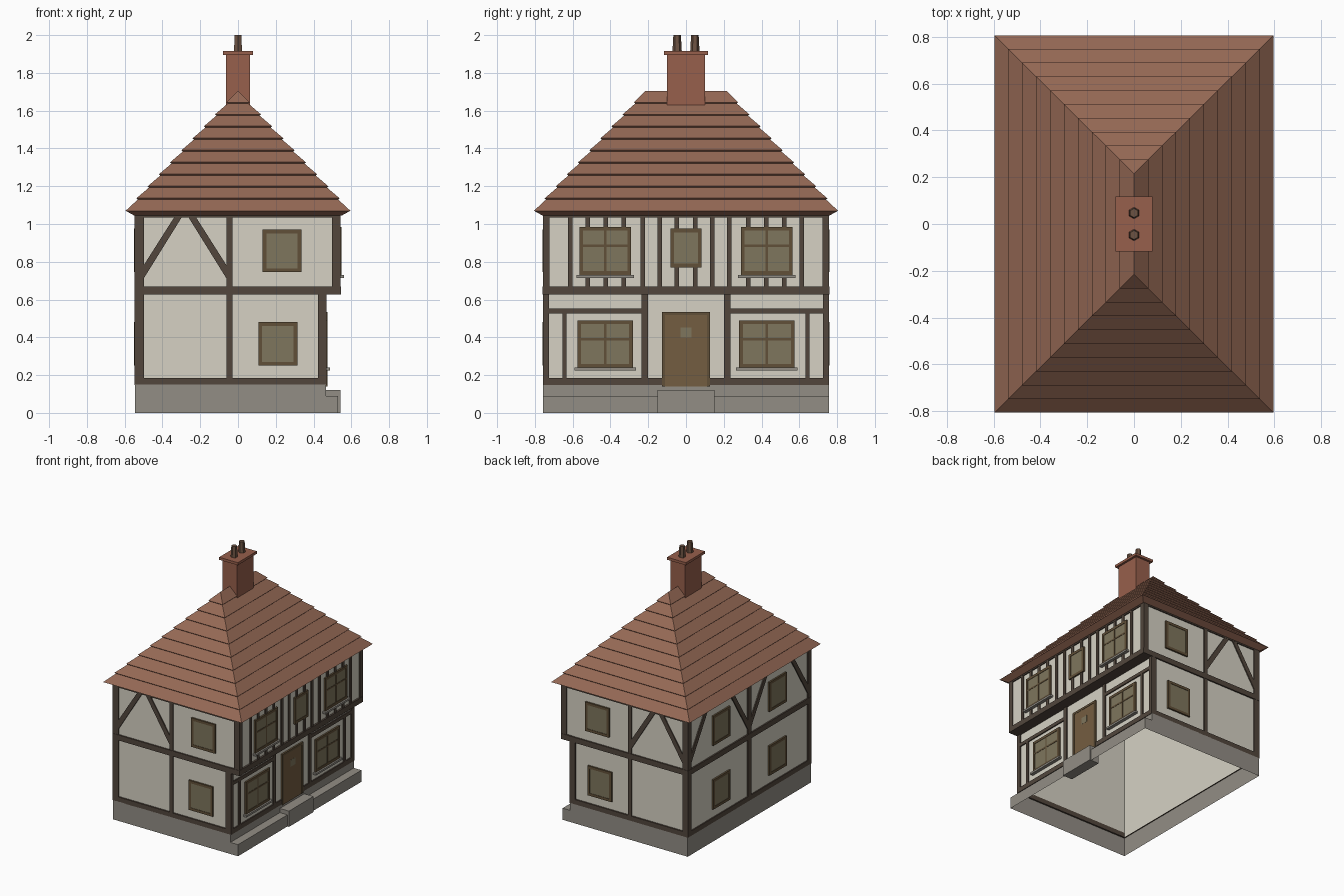
import bpy, bmesh
from mathutils import Matrix

if "Cube" in bpy.data.objects:
    bpy.data.objects.remove(bpy.data.objects["Cube"])

COL = {"plaster": (.67, .64, .55), "timber": (.085, .062, .046), "frame": (.12, .08, .04),
       "glass": (.21, .18, .11), "door": (.175, .11, .052), "stone": (.29, .27, .235),
       "tile": (.30, .14, .09), "brick": (.31, .115, .072), "pot": (.15, .085, .055)}
MATS = {}
for n, c in COL.items():
    MATS[n] = bpy.data.materials.new(n)
    MATS[n].diffuse_color = (*c, 1)

# Each wall side maps (along, height, outward depth) to a point
SIDE = {"S": lambda u, z, d: (u, -.745 - d, z),
        "N": lambda u, z, d: (u, .745 + d, z),
        "W": lambda u, z, d: (-.535 - d, u, z),
        "E": lambda u, z, d: (.457 + d, u, z),      # ground floor of door facade
        "J": lambda u, z, d: (.531 + d, u, z)}      # jettied upper floor
parts = {}


def part(name, mat):
    return parts.setdefault(name, (bmesh.new(), mat))[0]


def slab(name, mat, side, pts, d0, d1):
    bm, f = part(name, mat), SIDE[side]
    a = [bm.verts.new(f(u, z, d0)) for u, z in pts]
    b = [bm.verts.new(f(u, z, d1)) for u, z in pts]
    bm.faces.new(a)
    bm.faces.new(b)
    for i in range(len(pts)):
        j = (i + 1) % len(pts)
        bm.faces.new((a[i], a[j], b[j], b[i]))


def bar(name, mat, side, u0, u1, z0, z1, d0=.003, d1=.012):
    slab(name, mat, side, [(u0, z0), (u1, z0), (u1, z1), (u0, z1)], d0, d1)


def beam(side, u0, u1, z0, z1, d0=.003, d1=.012):
    bar("timber_frame", "timber", side, u0, u1, z0, z1, d0, d1)


def rings(name, mat, rows, caps=(False, False)):
    """Stack of rectangles (x0, x1, y0, y1, z) skinned together."""
    bm = part(name, mat)
    rs = [[bm.verts.new(p) for p in ((x0, y0, z), (x1, y0, z), (x1, y1, z), (x0, y1, z))]
          for x0, x1, y0, y1, z in rows]
    for a, b in zip(rs, rs[1:]):
        for i in range(4):
            j = (i + 1) % 4
            bm.faces.new((a[i], a[j], b[j], b[i]))
    if caps[0]:
        bm.faces.new(rs[0])
    if caps[1]:
        bm.faces.new(rs[-1])


def box(name, mat, x0, x1, y0, y1, z0, z1, closed=True):
    rings(name, mat, [(x0, x1, y0, y1, z0), (x0, x1, y0, y1, z1)], (closed, closed))


def window(side, u0, u1, z0, z1, transom=None):
    w, D = .02, .016
    bar("window_glass", "glass", side, u0 + .01, u1 - .01, z0 + .01, z1 - .01, .003, .0128)
    for a, b, c, d in ((u0, u0 + w, z0, z1), (u1 - w, u1, z0, z1),
                       (u0 + w, u1 - w, z0, z0 + w), (u0 + w, u1 - w, z1 - w, z1)):
        bar("window_frames", "frame", side, a, b, c, d, .003, D)
    if transom:
        m = (u0 + u1) / 2
        bar("window_frames", "frame", side, m - .006, m + .006, z0 + w, z1 - w, .003, .0155)
        bar("window_frames", "frame", side, u0 + w, u1 - w, transom - .006, transom + .006, .003, .015)
        bar("window_sills", "stone", side, u0 - .015, u1 + .015, z0 - .015, z0, .003, .029)


def brace(side, p, s):
    slab("timber_frame", "timber", side,
         [(p, .71), (p + s * .205, 1.04), (p + s * .165, 1.04), (p, .78)], .003, .011)


# Stone base with front ledge, open below, and the doorstep
rings("plinth", "stone", [(-.545, x, -.757, .757, z)
                          for x, z in ((.53, 0), (.53, .09), (.465, .09), (.465, .15))])
box("doorstep", "stone", .46, .543, -.15, .15, 0, .122)

# Plaster walls, open shells
box("lower_walls", "plaster", -.535, .457, -.745, .745, .148, .64, False)
box("upper_walls", "plaster", -.535, .531, -.745, .745, .64, 1.055, False)

# Short sides, mirrored front and back
for s in "SN":
    beam(s, -.547, .469, .148, .185, 0)
    beam(s, -.547, .543, .626, .668, .003, .014)
    beam(s, -.547, .543, 1.035, 1.055)
    beam(s, -.547, -.498, .15, 1.05)
    beam(s, -.06, -.03, .15, 1.05)
    beam(s, .423, .469, .15, .64)
    beam(s, .497, .543, .64, 1.05)
    brace(s, -.5, 1)
    brace(s, -.06, -1)
    window(s, .13, .335, .745, .97)
    window(s, .108, .315, .25, .48)

# Rear wall
for z0, z1, d in ((.148, .185, .012), (.626, .668, .014), (1.035, 1.055, .012)):
    beam("W", -.757, .757, z0, z1, .003, d)
beam("W", -.02, .02, .15, 1.05)
for m in (-1, 1):
    beam("W", m * .757, m * .715, .15, 1.05)
    brace("W", m * .715, -m)
    brace("W", m * .02, m)
    for z in (.25, .745):
        window("W", m * .345 - .105, m * .345 + .105, z, z + .23)

# Door facade
beam("E", -.757, .757, .148, .185)
beam("J", -.757, .757, .626, .668, -.072, .014)
beam("J", -.757, .757, 1.035, 1.055)
for m in (-1, 1):
    beam("E", m * .757, m * .725, .15, .63)
    beam("J", m * .757, m * .722, .64, 1.05)
    beam("E", m * .235, m * .202, .18, .63)
    beam("E", m * .235, m * .73, .525, .552)
    beam("E", m * .655, m * .633, .18, .53)
    for u in (.048, .14, .23, .33, .425, .52, .612):
        beam("J", m * u - .012, m * u + .012, .66, 1.04, .003, .011)
    c = m * .428
    window("E", c - .147, c + .147, .24, .49, .39)
    window("J", c - .137, c + .137, .73, .985, .885)
window("J", -.083, .083, .77, .975)

# Door
bar("door", "door", "E", -.11, .11, .14, .52, .003, .0135)
bar("door_light", "glass", "E", -.03, .03, .40, .452, .003, .0145)
for u0, u1, z0, z1 in ((-.127, -.11, .14, .535), (.11, .127, .14, .535), (-.11, .11, .518, .535)):
    bar("door_frame", "frame", "E", u0, u1, z0, z1, .003, .016)

# Hipped roof: ten tile courses, each overhanging the one below
rows = [(.55, .76, 1.045)]
for i in range(11):
    t = i / 10
    hx, hy, z = .595 * (1 - t), .805 - .59 * t, 1.07 + .635 * t
    if 0 < i < 10:
        rows += [(hx - .005, hy - .005, z - .004), (hx + .002, hy + .002, z + .003)]
    else:
        rows.append((hx, hy, z))
rings("roof", "tile", [(-x, x, -y, y, z) for x, y, z in rows], (True, False))

# Chimney with cap and two hexagonal pots
box("chimney", "brick", -.063, .063, -.1, .1, 1.58, 1.9)
box("chimney_cap", "brick", -.08, .08, -.117, .117, 1.895, 1.915)
for y in (-.047, .047):
    bmesh.ops.create_cone(part("chimney_pots", "pot"), cap_ends=True, segments=6, radius1=.025,
                          radius2=.02, depth=.09, matrix=Matrix.Translation((0, y, 1.955)))

for name, (bm, mat) in parts.items():
    if name == "roof":
        bmesh.ops.remove_doubles(bm, verts=bm.verts, dist=1e-5)
    bmesh.ops.recalc_face_normals(bm, faces=bm.faces)
    me = bpy.data.meshes.new(name)
    bm.to_mesh(me)
    bm.free()
    me.materials.append(MATS[mat])
    bpy.context.collection.objects.link(bpy.data.objects.new(name, me))

for m in bpy.data.materials:
    if m.users and not m.is_grease_pencil:
        m.use_nodes = True
        m.node_tree.nodes["Principled BSDF"].inputs["Base Color"].default_value = m.diffuse_color
